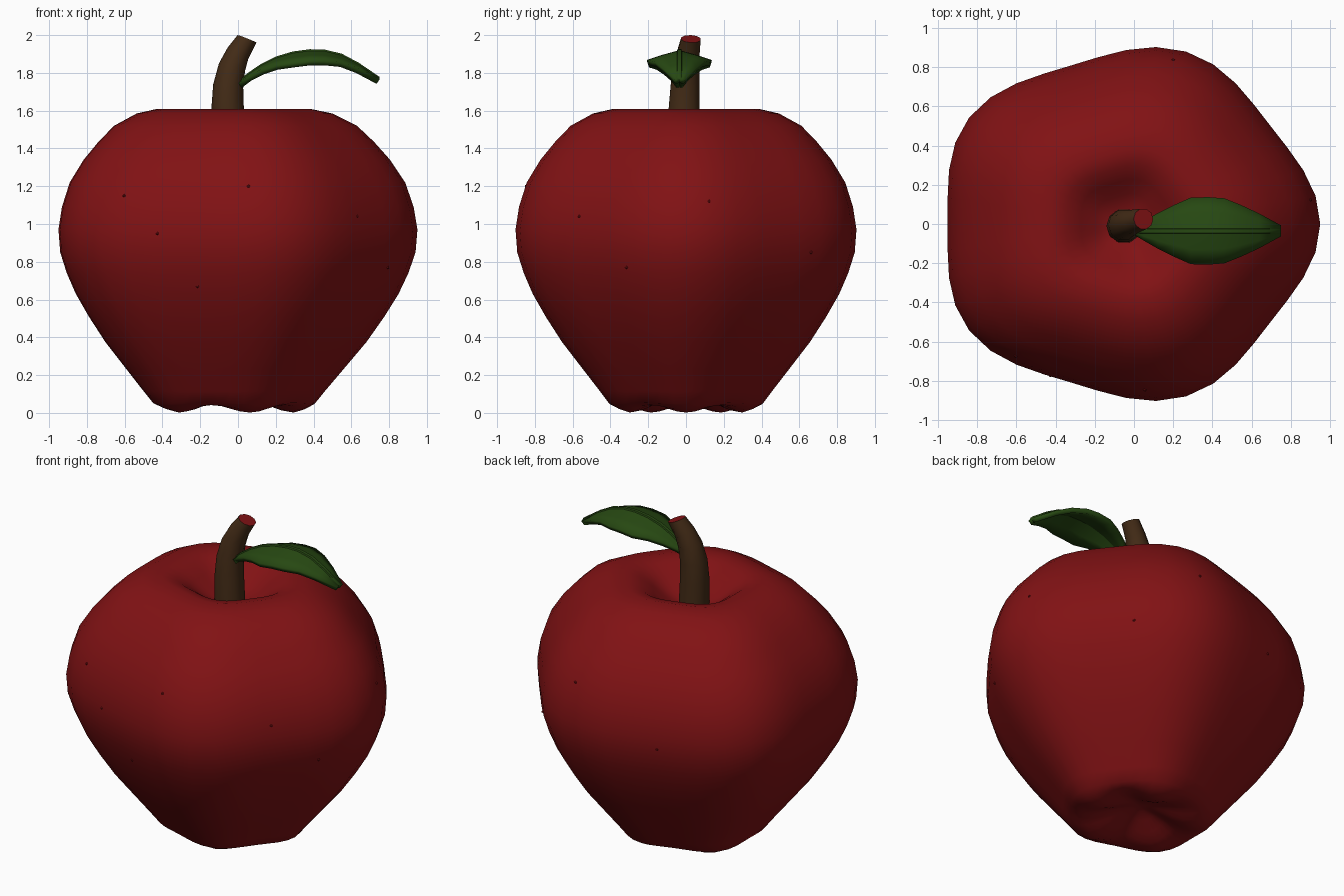
import bpy, bmesh, math
from mathutils import Vector

if "Cube" in bpy.data.objects:
    bpy.data.objects.remove(bpy.data.objects["Cube"])


def material(name, rgb):
    m = bpy.data.materials.new(name)
    m.diffuse_color = (*rgb, 1)
    m.use_nodes = True
    m.node_tree.nodes["Principled BSDF"].inputs["Base Color"].default_value = m.diffuse_color
    return m


RED = material("apple red", (0.22, 0.006, 0.007))
BROWN = material("stem brown", (0.055, 0.024, 0.008))
GREEN = material("leaf green", (0.02, 0.065, 0.006))


def finish(bm, name, mats, angle=40, recalc=True):
    if recalc:
        bmesh.ops.recalc_face_normals(bm, faces=bm.faces)
    me = bpy.data.meshes.new(name)
    bm.to_mesh(me)
    bm.free()
    ob = bpy.data.objects.new(name, me)
    bpy.context.collection.objects.link(ob)
    for m in mats:
        me.materials.append(m)
    bpy.ops.object.select_all(action='DESELECT')
    ob.select_set(True)
    bpy.context.view_layer.objects.active = ob
    bpy.ops.object.shade_smooth_by_angle(angle=math.radians(angle))
    return ob


def skin(bm, rings):
    for a, b in zip(rings, rings[1:]):
        n = len(a)
        for i in range(n):
            bm.faces.new((a[i], a[(i + 1) % n], b[(i + 1) % n], b[i]))


# Apple body: five-lobed lathe. (radius at lobe, height, foot bump depth)
PROFILE = [(0.05, 0.105, 0), (0.12, 0.085, 0.006), (0.2, 0.055, 0.016), (0.27, 0.033, 0.02),
           (0.335, 0.022, 0.02), (0.39, 0.03, 0.012), (0.445, 0.05, 0.003), (0.5, 0.115, 0),
           (0.6, 0.233, 0), (0.72, 0.375, 0), (0.815, 0.51, 0), (0.89, 0.63, 0),
           (0.942, 0.74, 0), (0.98, 0.85, 0), (0.99, 0.97, 0), (0.97, 1.09, 0),
           (0.925, 1.22, 0), (0.845, 1.34, 0), (0.76, 1.435, 0), (0.67, 1.52, 0),
           (0.54, 1.585, 0), (0.42, 1.61, 0), (0.33, 1.59, 0), (0.25, 1.54, 0),
           (0.17, 1.48, 0), (0.09, 1.445, 0)]
CX, LOBE, SEG = -0.04, 0.042, 40


def body_point(r, z, bump, a):
    c = math.cos(5 * a)
    g = r * (1 + LOBE * c) / (1 + LOBE)
    return Vector((CX + g * math.cos(a), 0.934 * g * math.sin(a), z - bump * c))


bm = bmesh.new()
rings = [[bm.verts.new(body_point(r, z, b, 2 * math.pi * i / SEG)) for i in range(SEG)]
         for r, z, b in PROFILE]
skin(bm, rings)
for ring, z in ((rings[0], 0.11), (rings[-1], 1.435)):
    pole = bm.verts.new((CX, 0, z))
    for i in range(SEG):
        bm.faces.new((ring[i], ring[(i + 1) % SEG], pole))
finish(bm, "apple_body", [RED], 180)

# Skin specks: tiny bumps on the surface (angle in degrees, height)
bm = bmesh.new()
for deg, z in ((-128, 1.15), (-115, 0.95), (-84, 1.2), (-102, 0.67), (-42, 1.04),
               (-22, 0.77), (8, 1.12), (75, 1.2), (110, 0.9), (50, 0.85)):
    for (r0, z0, _), (r1, z1, _) in zip(PROFILE[7:], PROFILE[8:]):
        if z0 <= z < z1:
            r = r0 + (r1 - r0) * (z - z0) / (z1 - z0)
            p = body_point(r - 0.003, z, 0, math.radians(deg))
            new = bmesh.ops.create_icosphere(bm, subdivisions=1, radius=0.009)["verts"]
            bmesh.ops.translate(bm, verts=new, vec=p)
            break
finish(bm, "skin_specks", [RED])

# Stem: bent tapering tube with a red cut end
PATH = [(-0.05, -0.01, 1.42, 0.09), (-0.055, -0.01, 1.61, 0.086), (-0.052, -0.005, 1.73, 0.08),
        (-0.032, 0.003, 1.83, 0.072), (0.0, 0.013, 1.905, 0.062), (0.048, 0.026, 1.98, 0.054)]
bm = bmesh.new()
pts = [Vector(p[:3]) for p in PATH]
rings = []
for k, p in enumerate(pts):
    t = pts[min(k + 1, len(pts) - 1)] - pts[max(k - 1, 0)]
    if k == len(pts) - 1:
        t = Vector((0.4, 0.05, 1))
    t.normalize()
    u = Vector((0, 1, 0)).cross(t).normalized()
    v = t.cross(u)
    rings.append([bm.verts.new(p + PATH[k][3] * (math.cos(a) * u + math.sin(a) * v))
                  for a in (2 * math.pi * i / 10 for i in range(10))])
skin(bm, rings)
bm.faces.new(rings[0])
bm.faces.new(rings[-1]).material_index = 1
finish(bm, "stem", [BROWN, RED], 45)

# Leaf: arched, folded along a narrow raised midrib (x, ridge height, half width)
ROWS = [(0.0, 1.755, 0.02), (0.05, 1.80, 0.05), (0.12, 1.848, 0.09), (0.2, 1.888, 0.13),
        (0.29, 1.915, 0.17), (0.38, 1.927, 0.172), (0.46, 1.925, 0.166), (0.55, 1.903, 0.13),
        (0.64, 1.855, 0.088), (0.75, 1.78, 0.028)]
bm = bmesh.new()
grid = []
for x, z, w in ROWS:
    offs = [-w, -w * 0.55, -0.013, -0.01, 0.01, 0.013, w * 0.55, w]
    row = []
    for j, y in enumerate(offs):
        rib = 0 if j in (3, 4) else 0.008
        row.append(bm.verts.new((x, -0.035 + y, z - rib - 0.05 * (abs(y) / 0.17) ** 1.2)))
    grid.append(row)
for a, b in zip(grid, grid[1:]):
    for j in range(len(a) - 1):
        bm.faces.new((a[j], b[j], b[j + 1], a[j + 1]))
leaf = finish(bm, "leaf", [GREEN], 40, recalc=False)
thick = leaf.modifiers.new("thickness", 'SOLIDIFY')
thick.thickness = 0.03
thick.offset = -1
